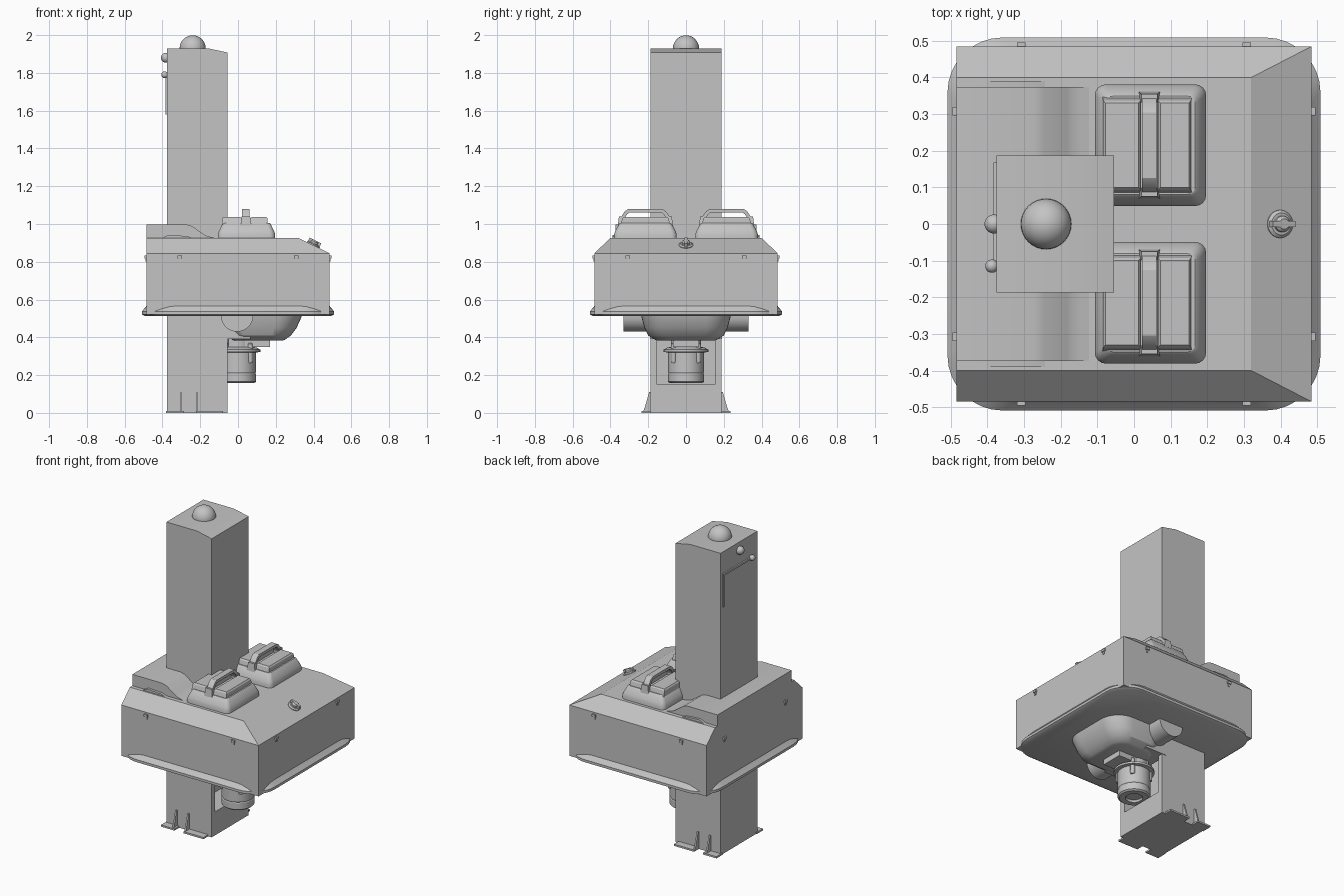
import bpy, bmesh, math
from mathutils import Matrix, Vector

if "Cube" in bpy.data.objects:
    bpy.data.objects.remove(bpy.data.objects["Cube"], do_unlink=True)

GREY = (0.55, 0.55, 0.55, 1.0)
grey = bpy.data.materials.new("light grey")
grey.use_nodes = True
grey.diffuse_color = GREY
grey.node_tree.nodes["Principled BSDF"].inputs["Base Color"].default_value = GREY


def finish(name, bm, smooth=True):
    bmesh.ops.remove_doubles(bm, verts=bm.verts, dist=1e-5)
    bmesh.ops.recalc_face_normals(bm, faces=bm.faces)
    me = bpy.data.meshes.new(name)
    bm.to_mesh(me)
    bm.free()
    me.materials.append(grey)
    ob = bpy.data.objects.new(name, me)
    bpy.context.collection.objects.link(ob)
    bpy.ops.object.select_all(action='DESELECT')
    bpy.context.view_layer.objects.active = ob
    ob.select_set(True)
    if smooth:
        bpy.ops.object.shade_smooth_by_angle(angle=math.radians(30))
    return ob


def ring(cx, cy, hx, hy, r, z, seg=8):
    """Rounded rectangle outline at height z (a circle when r equals hx and hy)."""
    pts = []
    for k, (sx, sy) in enumerate([(1, 1), (-1, 1), (-1, -1), (1, -1)]):
        for i in range(seg + 1 if r else 1):
            a = (k + i / seg) * math.pi / 2
            pts.append((cx + sx * (hx - r) + r * math.cos(a),
                        cy + sy * (hy - r) + r * math.sin(a), z))
    return pts


def loft(name, rings, smooth=True):
    bm = bmesh.new()
    loops = [[bm.verts.new(p) for p in r] for r in rings]
    n = len(loops[0])
    for a, b in zip(loops, loops[1:]):
        for i in range(n):
            j = (i + 1) % n
            bm.faces.new((a[i], a[j], b[j], b[i]))
    bm.faces.new(loops[0])
    bm.faces.new(loops[-1])
    return finish(name, bm, smooth)


def lathe(name, cx, cy, profile, seg=8):
    return loft(name, [ring(cx, cy, r, r, r, z, seg) for r, z in profile])


def box(name, x, y, z):
    c, h = (sum(x) / 2, sum(y) / 2), ((x[1] - x[0]) / 2, (y[1] - y[0]) / 2)
    return loft(name, [ring(*c, *h, 0, t) for t in z], False)


def prism(name, profile, axis, lo, hi):
    """Extrude a (horizontal, z) profile along axis x or y."""
    put = (lambda p, t: (t, p[0], p[1])) if axis == 'x' else (lambda p, t: (p[0], t, p[1]))
    return loft(name, [[put(p, t) for p in profile] for t in (lo, hi)])


def ball(name, centre, r, squash=1.0):
    bm = bmesh.new()
    bmesh.ops.create_uvsphere(bm, u_segments=32, v_segments=16, radius=r,
                              matrix=Matrix.Translation(centre) @ Matrix.Diagonal((1, 1, squash, 1)))
    return finish(name, bm)


# Column with a chamfered cap and an open bay for the motor
column = prism("column", [(-0.375, 0), (-0.055, 0), (-0.055, 1.908), (-0.16, 1.93), (-0.375, 1.93)],
               'y', -0.187, 0.187)
cutter = box("bay_cutter", (-0.21, 0.1), (-0.153, 0.153), (0.15, 0.6))
cutter.hide_render = True
mod = column.modifiers.new("bay", 'BOOLEAN')
mod.operation, mod.solver, mod.object = 'DIFFERENCE', 'EXACT', cutter
bpy.context.view_layer.objects.active = column
bpy.ops.object.modifier_apply(modifier="bay")
bpy.data.objects.remove(cutter, do_unlink=True)
ball("top_dome", (-0.24, 0, 1.93), 0.069)

# Rear fittings of the column: two knobs and a bent pipe
ball("upper_knob", (-0.382, 0, 1.88), 0.026)
ball("lower_knob", (-0.388, -0.115, 1.79), 0.018)
box("pipe_across", (-0.384, -0.37), (-0.115, 0.168), (1.78, 1.792))
box("pipe_down", (-0.384, -0.37), (0.156, 0.168), (1.58, 1.792))

# Foot plates and gussets on both sides of the column
for side, tag in ((1, "back"), (-1, "front")):
    for x0, x1, gx in ((-0.38, -0.285, -0.302), (-0.222, -0.08, -0.217)):
        box("foot_plate_" + tag, (x0, x1), sorted((side * 0.17, side * 0.235)), (0, 0.011))
        prism("foot_gusset_" + tag, [(side * 0.18, 0.005), (side * 0.228, 0.005), (side * 0.218, 0.03),
                                     (side * 0.195, 0.11), (side * 0.18, 0.11)], 'x', gx - 0.005, gx + 0.005)

# Main housing with hipped roof and flared bottom lip
loft("housing", [ring(0, 0, 0.485, 0.485, 0, 0.52), ring(0, 0, 0.485, 0.485, 0, 0.845),
                 ring(-0.0825, 0, 0.4025, 0.4, 0, 0.926)], False)
loft("bottom_lip", [ring(0, 0, h, h, r, z) for h, r, z in
                    ((0.495, 0.14, 0.514), (0.509, 0.15, 0.522), (0.509, 0.15, 0.538),
                     (0.496, 0.15, 0.552), (0.482, 0.16, 0.57))])

# Raised rear cover that fairs down into the roof
prism("rear_cover", [(-0.485, 0.9), (-0.485, 0.998), (-0.275, 0.998), (-0.245, 0.99), (-0.185, 0.948),
                     (-0.165, 0.937), (-0.145, 0.932), (-0.1, 0.92), (-0.1, 0.9)], 'y', -0.374, 0.374)
for s in (-1, 1):
    prism("cover_fairing", [(-0.43, 0.91), (-0.37, 0.942), (-0.27, 0.936), (-0.2, 0.91)],
          'y', min(s * 0.36, s * 0.39), max(s * 0.36, s * 0.39))

# Two hatches, each with a base, two raised panels and an arched handle
for cy in (-0.215, 0.215):
    loft("hatch_base", [ring(0.045, cy, hx, hy, r, z, 4) for hx, hy, r, z in
                        ((0.152, 0.166, 0.03, 0.915), (0.152, 0.166, 0.03, 0.945),
                         (0.146, 0.16, 0.028, 0.962), (0.128, 0.14, 0.02, 1.0), (0.122, 0.134, 0.02, 1.005))])
    for cx, hx in ((-0.033, 0.053), (0.111, 0.047)):
        loft("hatch_panel", [ring(cx, cy, hx, 0.132, 0, 0.995), ring(cx, cy, hx - 0.002, 0.122, 0, 1.03),
                             ring(cx, cy, hx - 0.008, 0.115, 0, 1.038)], False)
    arch = [(0.146, 0.99), (0.138, 1.025), (0.108, 1.068), (0.09, 1.08)]
    inner = [(0.085, 1.062), (0.098, 1.05), (0.118, 1.015), (0.122, 0.99)]
    half = arch[::-1] + []
    outline = [(cy - a, z) for a, z in arch] + [(cy + a, z) for a, z in half]
    outline += [(cy + a, z) for a, z in inner[::-1]] + [(cy - a, z) for a, z in inner]
    prism("hatch_handle", outline, 'x', 0.022, 0.062)
    for s in (-1, 1):
        loft("handle_foot", [ring(0.042, cy + s * 0.132, 0.029, 0.014, 0, 0.99),
                             ring(0.042, cy + s * 0.128, 0.022, 0.012, 0, 1.04)], False)

# Turn knob lying on the front slope of the roof
tilt = Matrix.Translation((0.397, 0, 0.886)) @ Matrix.Rotation(math.radians(26), 4, 'Y')
knob = [lathe("turn_knob_disc", 0, 0, ((0.038, -0.01), (0.038, 0.006), (0.03, 0.012))),
        lathe("turn_knob_stem", 0, 0, ((0.022, 0), (0.022, 0.022), (0.014, 0.03))),
        box("turn_knob_grip", (-0.034, 0.034), (-0.008, 0.008), (0.008, 0.03))]
for part in knob:
    part.matrix_world = tilt

# Small latches near the top of every wall
for k in range(4):
    for y in (-0.308, 0.308):
        latch = box("wall_latch", (0.48, 0.495), (y - 0.012, y + 0.012), (0.818, 0.834))
        pin = box("latch_pin", (0.48, 0.49), (y - 0.006, y + 0.006), (0.802, 0.82))
        for part in (latch, pin):
            part.matrix_world = Matrix.Rotation(k * math.pi / 2, 4, 'Z')

# Bowl and cross duct under the housing
loft("under_bowl", [ring(cx, 0, hx, hy, r, z) for cx, hx, hy, r, z in
                    ((0.125, 0.215, 0.24, 0.13, 0.53), (0.125, 0.21, 0.235, 0.13, 0.505),
                     (0.12, 0.19, 0.22, 0.12, 0.45), (0.115, 0.165, 0.2, 0.1, 0.41),
                     (0.11, 0.14, 0.165, 0.08, 0.388), (0.11, 0.125, 0.15, 0.07, 0.382))])
duct = [(-0.005 + 0.086 * math.cos(a), 0.516 + 0.086 * math.sin(a))
        for a in (math.pi * (1 + i / 16) for i in range(17))]
prism("cross_duct", duct, 'y', -0.33, 0.33)
box("duct_saddle", (-0.088, 0.065), (-0.19, 0.19), (0.39, 0.5))

# Motor with flange, ribs and mounting bracket
box("motor_bracket", (-0.05, 0.17), (-0.07, 0.07), (0.348, 0.4))
lathe("motor", 0, 0, ((0.035, 0.17), (0.045, 0.17), (0.05, 0.157), (0.085, 0.157), (0.095, 0.165),
                      (0.095, 0.205), (0.092, 0.21), (0.095, 0.215), (0.095, 0.32), (0.118, 0.322),
                      (0.118, 0.335), (0.1, 0.345), (0.08, 0.35), (0.08, 0.4)))
for k in range(4):
    a = math.pi / 4 + k * math.pi / 2
    x, y = 0.092 * math.cos(a), 0.092 * math.sin(a)
    lathe("motor_bolt", x, y, ((0.012, 0.265), (0.014, 0.275), (0.014, 0.365), (0.01, 0.37)), 4)
